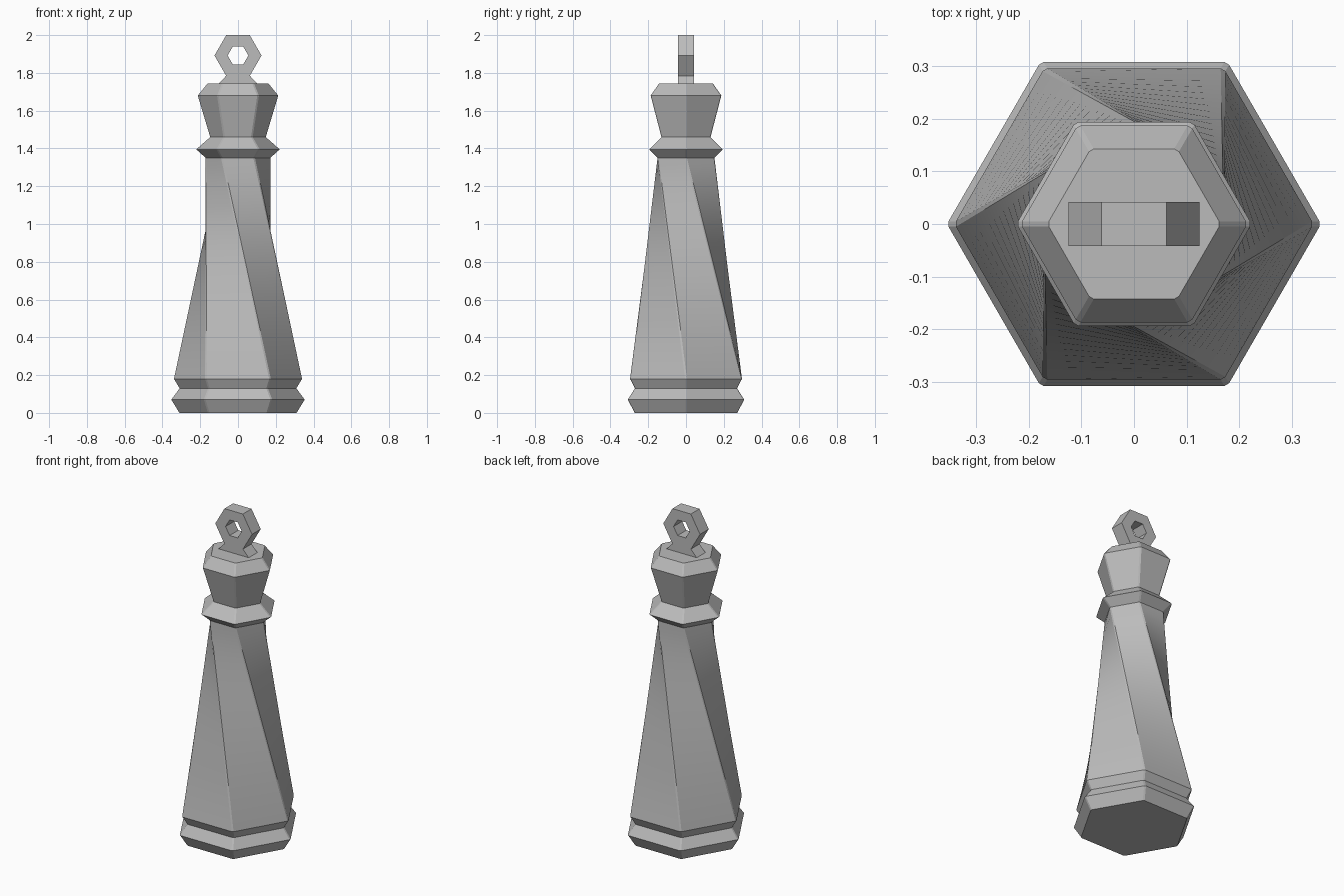
import bpy, bmesh, math
from mathutils import Vector

if "Cube" in bpy.data.objects:
    bpy.data.objects.remove(bpy.data.objects["Cube"])

grey = bpy.data.materials.new("stone grey")
grey.diffuse_color = (0.5, 0.5, 0.5, 1)
grey.use_nodes = True
grey.node_tree.nodes["Principled BSDF"].inputs["Base Color"].default_value = grey.diffuse_color


def hexagon(r, z, turn=0, c=0.006):
    """Hexagon with tiny cut corners, first corner at angle turn * 60 degrees."""
    p = [Vector((r * math.cos(math.radians(60 * (i + turn))),
                 r * math.sin(math.radians(60 * (i + turn))), z)) for i in range(6)]
    out = []
    for i in range(6):
        for n in (p[i - 1], p[(i + 1) % 6]):
            out.append(p[i] + (n - p[i]).normalized() * c)
    return out


def finish(name, bm):
    bmesh.ops.recalc_face_normals(bm, faces=bm.faces[:])
    me = bpy.data.meshes.new(name)
    bm.to_mesh(me)
    bm.free()
    me.materials.append(grey)
    ob = bpy.data.objects.new(name, me)
    bpy.context.collection.objects.link(ob)
    return ob


def stack(name, rings, bottom=False, top=False):
    """Join a stack of point rings with quads."""
    bm = bmesh.new()
    vs = [[bm.verts.new(p) for p in ring] for ring in rings]
    n = len(vs[0])
    for a, b in zip(vs, vs[1:]):
        for i in range(n):
            j = (i + 1) % n
            bm.faces.new((a[i], a[j], b[j], b[i]))
    if bottom:
        bm.faces.new(vs[0][::-1])
    if top:
        bm.faces.new(vs[-1])
    return finish(name, bm)


# Base mouldings
stack("base", [hexagon(r, z) for r, z in
               [(0.313, 0), (0.356, 0.07), (0.312, 0.13), (0.342, 0.18)]], bottom=True)

# Twisted tapering body: straight edges lead one corner clockwise
low, high = hexagon(0.342, 0.18), hexagon(0.174, 1.35, -1)
STEPS = 24
body = stack("twisted_body", [[a.lerp(b, k / STEPS) for a, b in zip(low, high)]
                              for k in range(STEPS + 1)])

# Collar and flared head
stack("collar", [hexagon(r, z) for r, z in [(0.174, 1.35), (0.224, 1.395), (0.15, 1.46)]])
stack("head", [hexagon(r, z) for r, z in
               [(0.15, 1.46), (0.216, 1.68), (0.165, 1.743)]], top=True)

# Hexagonal ring finial standing in the xz plane
D, CZ = 0.042, 1.892


def upright(r, y):
    return [Vector((r * math.cos(math.radians(60 * i)), y,
                    CZ + r * math.sin(math.radians(60 * i)))) for i in range(6)]


outer, inner = 0.1245, 0.055
stack("ring_finial", [upright(outer, -D), upright(outer, D), upright(inner, D),
                      upright(inner, -D), upright(outer, -D)])
bm = bpy.data.objects["ring_finial"].data
weld = bmesh.new()
weld.from_mesh(bm)
bmesh.ops.remove_doubles(weld, verts=weld.verts[:], dist=1e-5)
bmesh.ops.recalc_face_normals(weld, faces=weld.faces[:])
weld.to_mesh(bm)
weld.free()

# Flared foot joining the ring to the head
stack("finial_foot", [[Vector((sx * w, sy * D, z)) for sx, sy in
                       ((-1, -1), (1, -1), (1, 1), (-1, 1))]
                      for w, z in ((0.102, 1.743), (0.0625, 1.785))])

# Smooth the twist while keeping its corners crisp
bpy.context.view_layer.objects.active = body
body.select_set(True)
bpy.ops.object.shade_smooth_by_angle(angle=math.radians(15))
